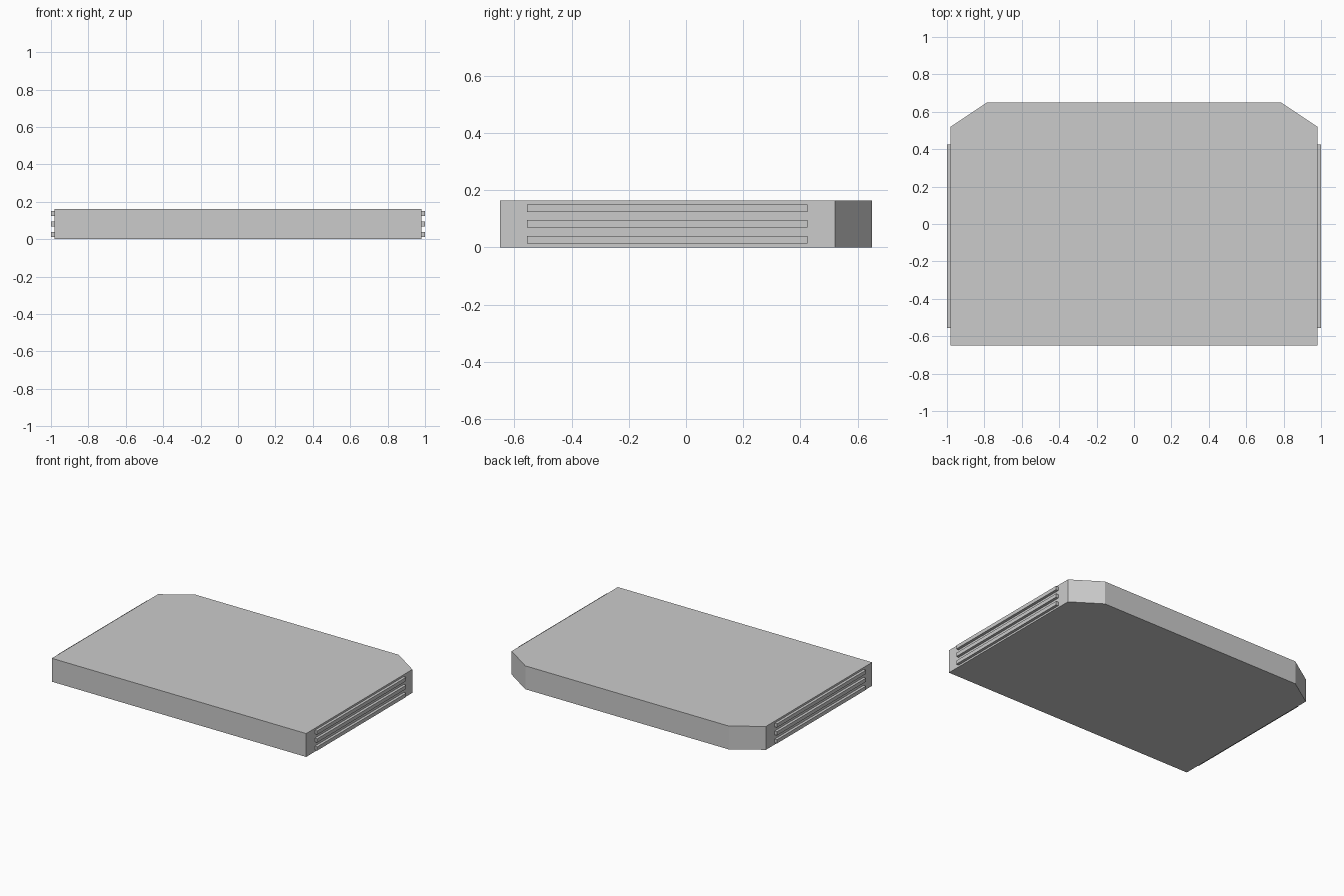
import bpy
import bmesh

if "Cube" in bpy.data.objects:
    bpy.data.objects.remove(bpy.data.objects["Cube"])

W, D, H = 0.981, 0.65, 0.163   # half width, half depth, height


def finish(name, bm):
    bmesh.ops.recalc_face_normals(bm, faces=bm.faces)
    mesh = bpy.data.meshes.new(name)
    bm.to_mesh(mesh)
    bm.free()
    obj = bpy.data.objects.new(name, mesh)
    bpy.context.collection.objects.link(obj)
    return obj


def box(name, x, y, z):
    bm = bmesh.new()
    bmesh.ops.create_cube(bm, size=1)
    for v in bm.verts:
        v.co = [lo + (c + 0.5) * (hi - lo) for c, (lo, hi) in zip(v.co, (x, y, z))]
    return finish(name, bm)


# Slab body: outline with two clipped rear corners, extruded upward
outline = [(-W, -D), (W, -D), (W, 0.52), (0.785, D), (-0.785, D), (-W, 0.52)]
bm = bmesh.new()
base = bm.faces.new([bm.verts.new((x, y, 0)) for x, y in outline])
top = bmesh.ops.extrude_face_region(bm, geom=[base], use_keep_orig=True)
bmesh.ops.translate(bm, vec=(0, 0, H),
                    verts=[g for g in top["geom"] if isinstance(g, bmesh.types.BMVert)])
finish("body", bm)

# Three raised side rails on each side
for side, x in (("left", (-1.0, -W)), ("right", (W, 1.0))):
    for i, z in enumerate((0.026, 0.082, 0.137)):
        box(f"{side}_rail_{i + 1}", x, (-0.555, 0.425), (z - 0.013, z + 0.013))
